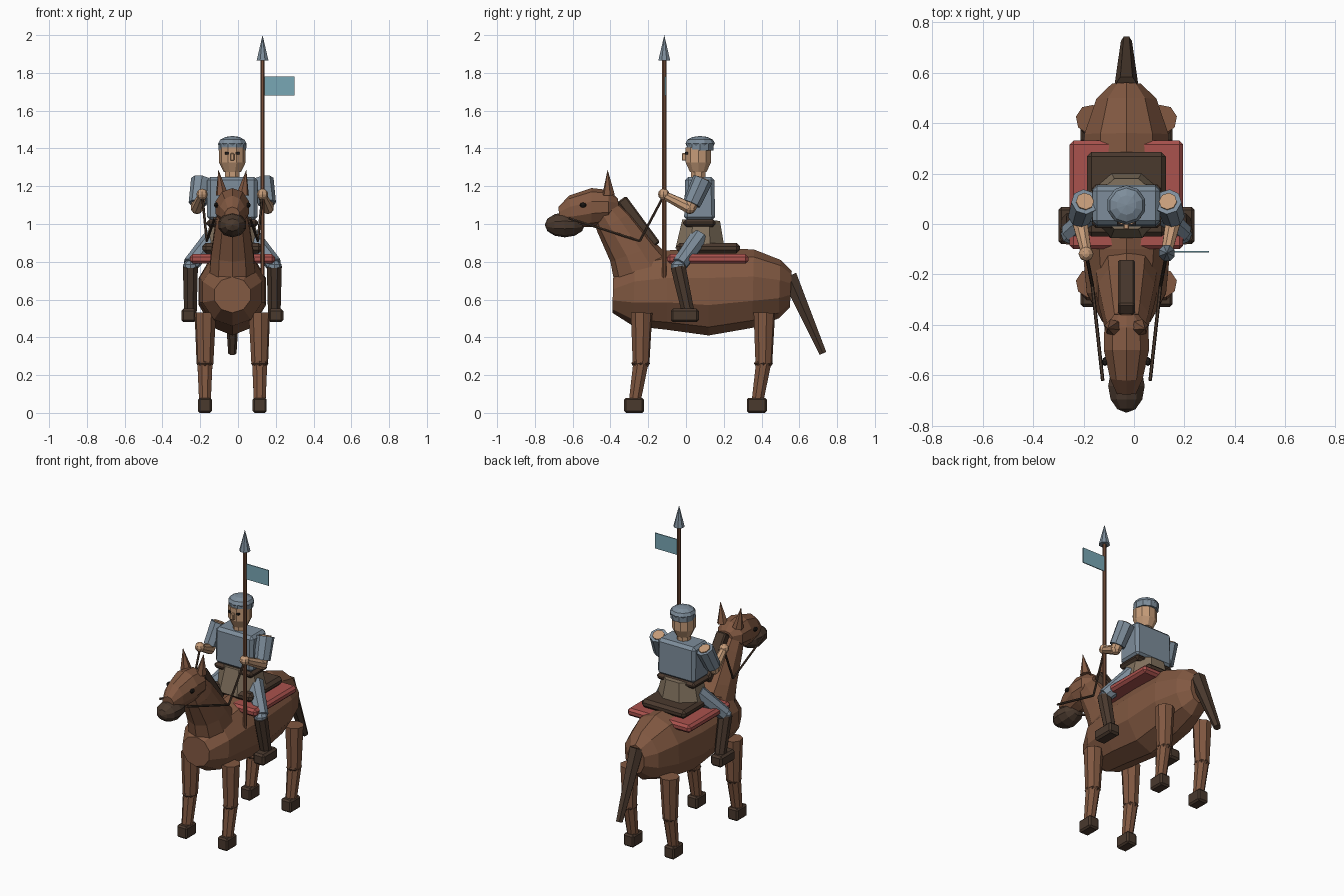
import bpy, bmesh, math
from mathutils import Vector, Matrix

if "Cube" in bpy.data.objects:
    bpy.data.objects.remove(bpy.data.objects["Cube"])

CX = -0.03  # centre line of horse and rider


def mat(name, r, g, b):
    m = bpy.data.materials.new(name)
    m.diffuse_color = (r, g, b, 1)
    m.use_nodes = True
    m.node_tree.nodes["Principled BSDF"].inputs["Base Color"].default_value = m.diffuse_color
    return m


COAT = mat("chestnut_coat", 0.22, 0.098, 0.053)
DARK = mat("dark_leather", 0.068, 0.041, 0.027)
JOINT = mat("dark_coat", 0.11, 0.052, 0.030)
STEEL = mat("blue_steel", 0.205, 0.265, 0.325)
SKIN = mat("skin", 0.56, 0.33, 0.19)
RED = mat("blanket_red", 0.40, 0.085, 0.075)
CLOTH = mat("beige_cloth", 0.22, 0.165, 0.11)
TEAL = mat("flag_teal", 0.19, 0.39, 0.46)
BLACK = mat("black", 0.015, 0.012, 0.01)
WOOD = mat("spear_wood", 0.20, 0.085, 0.045)


def finish(name, bm, m):
    bmesh.ops.recalc_face_normals(bm, faces=bm.faces)
    me = bpy.data.meshes.new(name)
    bm.to_mesh(me)
    bm.free()
    me.materials.append(m)
    ob = bpy.data.objects.new(name, me)
    bpy.context.collection.objects.link(ob)
    return ob


def loft(name, rings, m, n=10):
    """Each ring: (y, z) of its low end, (y, z) of its high end, half width."""
    bm = bmesh.new()
    loops = []
    for y1, z1, y2, z2, hw in rings:
        a, b = Vector((CX, y1, z1)), Vector((CX, y2, z2))
        c, h = (a + b) / 2, (b - a) / 2
        angles = [2 * math.pi * i / n for i in range(n)]
        loops.append([bm.verts.new(c + h * math.cos(t) + Vector((hw * math.sin(t), 0, 0)))
                      for t in angles])
    for p, q in zip(loops, loops[1:]):
        for i in range(n):
            j = (i + 1) % n
            bm.faces.new((p[i], p[j], q[j], q[i]))
    bm.faces.new(loops[0])
    bm.faces.new(loops[-1])
    return finish(name, bm, m)


def strut(name, p, q, r1, r2, m, n=8, sx=1.0):
    p, q = Vector(p), Vector(q)
    d = q - p
    rot = d.to_track_quat('Z', 'Y').to_matrix().to_4x4()
    bm = bmesh.new()
    bmesh.ops.create_cone(bm, cap_ends=True, segments=n, radius1=r1, radius2=r2, depth=d.length)
    spin = Matrix.Rotation(math.pi / n, 4, 'Z')
    bm.transform(Matrix.Translation((p + q) / 2) @ rot @ Matrix.Diagonal((sx, 1, 1, 1)) @ spin)
    return finish(name, bm, m)


def ball(name, c, r, m, u=10, v=6, tilt=0):
    bm = bmesh.new()
    bmesh.ops.create_uvsphere(bm, u_segments=u, v_segments=v, radius=1)
    bm.transform(Matrix.Translation(c) @ Matrix.Diagonal((*r, 1)) @ Matrix.Rotation(tilt, 4, 'X'))
    return finish(name, bm, m)


def box(name, lo, hi, m, bevel=0.01, top=1.0, tilt=0):
    lo, hi = Vector(lo), Vector(hi)
    bm = bmesh.new()
    bmesh.ops.create_cube(bm, size=1)
    for v in bm.verts:
        if v.co.z > 0:
            v.co.y *= top
    bm.transform(Matrix.Translation((lo + hi) / 2) @ Matrix.Rotation(tilt, 4, 'X')
                 @ Matrix.Diagonal((*(hi - lo), 1)))
    ob = finish(name, bm, m)
    if bevel:
        b = ob.modifiers.new("bevel", 'BEVEL')
        b.width, b.segments = bevel, 1
    return ob


# Horse body, neck and head
loft("horse_body", [
    (-0.39, 0.53, -0.385, 0.72, 0.10), (-0.28, 0.46, -0.27, 0.82, 0.165),
    (-0.10, 0.44, -0.10, 0.86, 0.183), (0.12, 0.41, 0.12, 0.875, 0.187),
    (0.35, 0.45, 0.36, 0.865, 0.175), (0.49, 0.50, 0.50, 0.81, 0.125),
    (0.55, 0.56, 0.56, 0.75, 0.06)], COAT)
loft("horse_neck", [
    (-0.37, 0.64, -0.06, 0.80, 0.13), (-0.40, 0.80, -0.15, 0.89, 0.118),
    (-0.47, 0.96, -0.29, 1.06, 0.092), (-0.49, 1.03, -0.37, 1.13, 0.075)], COAT)
loft("horse_head", [
    (-0.355, 1.07, -0.36, 1.135, 0.05), (-0.41, 1.00, -0.41, 1.18, 0.092),
    (-0.50, 0.985, -0.50, 1.19, 0.094), (-0.60, 0.98, -0.62, 1.15, 0.068),
    (-0.67, 1.01, -0.675, 1.09, 0.04)], COAT)
ball("muzzle", (CX, -0.642, 0.995), (0.076, 0.106, 0.066), DARK, tilt=math.pi / 2)
mane_dir = Vector((0, 0.18, -0.245))
box("mane", (CX - 0.034, -0.278, 0.858), (CX + 0.034, -0.222, 1.162), DARK, 0.008,
    tilt=math.atan2(0.18, 0.245))
strut("tail", (CX, 0.545, 0.725), (CX, 0.725, 0.315), 0.048, 0.022, DARK, 6)

for s, side in ((-1, "left"), (1, "right")):
    def P(x, y, z):
        return (CX + s * x, y, z)

    def sbox(name, x, hx, y1, y2, z1, z2, m, bevel=0.01):
        box(f"{side}_{name}", (CX + s * x - hx, y1, z1), (CX + s * x + hx, y2, z2), m, bevel)

    strut(f"{side}_ear", P(0.055, -0.41, 1.155), P(0.074, -0.415, 1.288), 0.034, 0.0, COAT, 6)
    ball(f"{side}_horse_eye", P(0.085, -0.545, 1.10), (0.012, 0.018, 0.014), BLACK, 8, 4)

    # Horse legs
    for end, y in (("front", -0.235), ("rear", 0.415)):
        strut(f"{side}_{end}_thigh", P(0.143, y, 0.53), P(0.145, y - 0.003, 0.26),
              0.058, 0.045, COAT)
        ball(f"{side}_{end}_knee", P(0.145, y - 0.005, 0.262), (0.046, 0.05, 0.032), JOINT, 8, 4)
        strut(f"{side}_{end}_shin", P(0.145, y - 0.005, 0.26), P(0.145, y - 0.035, 0.07),
              0.043, 0.034, COAT)
        sbox(f"{end}_hoof", 0.145, 0.037, y - 0.093, y + 0.013, 0.0, 0.08, DARK)

    # Reins in two stretches
    corner = P(0.135, -0.245, 0.91)
    strut(f"{side}_front_rein", P(0.094, -0.62, 1.03), corner, 0.007, 0.007, DARK, 6)
    strut(f"{side}_rear_rein", corner, P(0.16, -0.115, 1.155), 0.007, 0.007, DARK, 6)

    # Rider arms
    shoulder, elbow = Vector(P(0.165, 0.088, 1.235)), Vector(P(0.187, 0.02, 1.085))
    strut(f"{side}_sleeve", shoulder, shoulder.lerp(elbow, 0.85), 0.054, 0.048, STEEL)
    strut(f"{side}_upper_arm", shoulder.lerp(elbow, -0.04), elbow, 0.036, 0.033, SKIN)
    ball(f"{side}_elbow", elbow, (0.033, 0.033, 0.033), SKIN, 8, 5)
    strut(f"{side}_forearm", elbow, P(0.16, -0.11, 1.15), 0.033, 0.023, SKIN)
    ball(f"{side}_hand", P(0.16, -0.118, 1.157), (0.03, 0.03, 0.03), SKIN, 8, 6)

    # Rider legs
    strut(f"{side}_thigh", P(0.10, 0.07, 0.93), P(0.222, -0.035, 0.785), 0.052, 0.043, STEEL)
    ball(f"{side}_rider_knee", P(0.222, -0.04, 0.775), (0.04, 0.042, 0.035), STEEL, 8, 5)
    strut(f"{side}_boot_shaft", P(0.222, -0.042, 0.775), P(0.222, 0.012, 0.53),
          0.043, 0.036, DARK)
    sbox("boot_foot", 0.23, 0.04, -0.08, 0.068, 0.48, 0.552, DARK, 0.012)

    # Rider eyes
    sbox("eye", 0.028, 0.010, -0.005, 0.01, 1.369, 1.381, BLACK, 0)

# Saddle and blanket
box("saddle_blanket", (CX - 0.225, -0.1, 0.79), (CX + 0.225, 0.33, 0.84), RED, 0.015)
box("saddle", (CX - 0.157, -0.05, 0.845), (CX + 0.157, 0.285, 0.9), DARK, 0.018)

# Rider torso and head
strut("skirt", (CX, 0.075, 0.865), (CX, 0.08, 1.02), 0.142, 0.108, CLOTH, 8, 1.15)
box("belt", (CX - 0.137, -0.015, 0.985), (CX + 0.137, 0.157, 1.025), DARK, 0.015)
box("chest", (CX - 0.134, -0.01, 1.02), (CX + 0.134, 0.155, 1.25), STEEL, 0.018, 0.93)
strut("neck", (CX, 0.065, 1.23), (CX, 0.065, 1.31), 0.042, 0.042, SKIN, 8)
strut("jaw", (CX, 0.065, 1.275), (CX, 0.065, 1.325), 0.046, 0.07, SKIN, 10)
strut("face", (CX, 0.065, 1.325), (CX, 0.065, 1.405), 0.07, 0.07, SKIN, 10)
box("nose", (CX - 0.011, -0.022, 1.335), (CX + 0.011, 0.01, 1.375), SKIN, 0.004)
strut("helmet_band", (CX, 0.075, 1.39), (CX, 0.075, 1.425), 0.073, 0.075, STEEL, 10)
ball("helmet_dome", (CX, 0.075, 1.427), (0.078, 0.078, 0.039), STEEL, 10, 6)

# Spear with flag
SX, SY = 0.13, -0.115
strut("spear_shaft", (SX, SY, 0.70), (SX, SY, 1.875), 0.012, 0.012, WOOD)
strut("spear_tip", (SX, SY, 1.865), (SX, SY, 2.0), 0.034, 0.0, STEEL)
box("flag", (SX + 0.008, SY + 0.002, 1.68), (0.298, SY + 0.008, 1.78), TEAL, 0)
